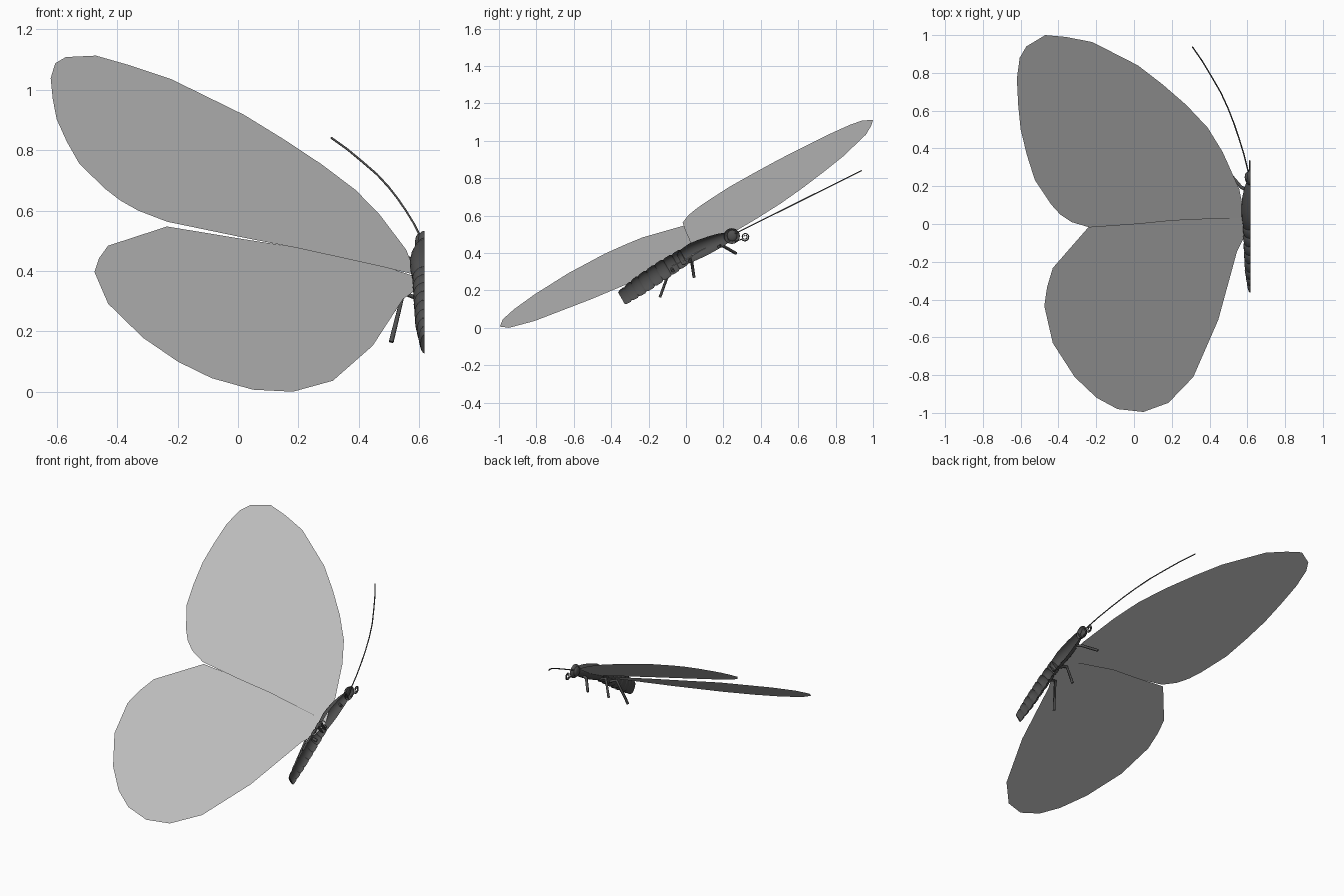
import bpy, bmesh, math
from mathutils import Vector

if "Cube" in bpy.data.objects:
    bpy.data.objects.remove(bpy.data.objects["Cube"])

CUT = 0.617          # open symmetry plane of the half model


def material(name, color):
    m = bpy.data.materials.new(name)
    m.diffuse_color = color
    m.use_nodes = True
    m.node_tree.nodes["Principled BSDF"].inputs["Base Color"].default_value = m.diffuse_color
    return m


DARK = material("dark_grey", (0.08, 0.08, 0.08, 1))
WING = material("wing_grey", (0.5, 0.5, 0.5, 1))


def finish(name, bm, mat, smooth=True):
    me = bpy.data.meshes.new(name)
    bm.to_mesh(me)
    bm.free()
    ob = bpy.data.objects.new(name, me)
    bpy.context.collection.objects.link(ob)
    me.materials.append(mat)
    if smooth:
        bpy.ops.object.select_all(action='DESELECT')
        ob.select_set(True)
        bpy.context.view_layer.objects.active = ob
        bpy.ops.object.shade_smooth_by_angle(angle=math.radians(40))
    return ob


def wing(name, a, b, c, outline):
    """Flat wing: outline in x, y lying on z = a + b x + c y."""
    bm = bmesh.new()
    face = bm.faces.new([bm.verts.new((x, y, a + b * x + c * y)) for x, y in outline])
    face.normal_update()
    if face.normal.z < 0:
        face.normal_flip()
    finish(name, bm, WING, False)


def half_loft(name, stations, n=10):
    """Open half tube through stations (y, z, half height, half width)."""
    bm = bmesh.new()
    rings = []
    for y, z, h, w in stations:
        ring = []
        for i in range(n + 1):
            t = math.pi * i / n
            u = h * math.cos(t)
            ring.append(bm.verts.new((CUT - w * math.sin(t), y - 0.5 * u, z + 0.86 * u)))
        rings.append(ring)
    for r, s in zip(rings, rings[1:]):
        for i in range(n):
            bm.faces.new((r[i], r[i + 1], s[i + 1], s[i]))
    bm.faces.new(rings[0])
    bm.faces.new(rings[-1])
    bmesh.ops.recalc_face_normals(bm, faces=bm.faces)
    if sum((f.normal.x for f in bm.faces)) > 0:
        bmesh.ops.reverse_faces(bm, faces=bm.faces)
    finish(name, bm, DARK)


def ellipsoid(name, center, radii, cut=True):
    bm = bmesh.new()
    bmesh.ops.create_uvsphere(bm, u_segments=20, v_segments=12, radius=1)
    for v in bm.verts:
        v.co = Vector(center) + Vector([p * q for p, q in zip(v.co, radii)])
    if cut:
        bmesh.ops.bisect_plane(bm, geom=bm.verts[:] + bm.edges[:] + bm.faces[:],
                               plane_co=(CUT, 0, 0), plane_no=(1, 0, 0), clear_outer=True)
    finish(name, bm, DARK)


def tube(name, pts, r, taper=1.0):
    cu = bpy.data.curves.new(name, 'CURVE')
    cu.dimensions = '3D'
    cu.bevel_depth = r
    cu.bevel_resolution = 1
    cu.use_fill_caps = True
    sp = cu.splines.new('POLY')
    sp.points.add(len(pts) - 1)
    for i, p in enumerate(pts):
        sp.points[i].co = (*p, 1)
        sp.points[i].radius = 1 + (taper - 1) * i / (len(pts) - 1)
    ob = bpy.data.objects.new(name, cu)
    bpy.context.collection.objects.link(ob)
    cu.materials.append(DARK)


# wings
wing("forewing", 0.515, -0.242, 0.484, [
    (.6, .03), (.577, .09), (.557, .185), (.47, .38), (.39, .51), (.277, .63), (.15, .74),
    (.02, .84), (-.22, .963), (-.36, .99), (-.47, 1), (-.57, .94), (-.605, .88), (-.62, .77),
    (-.613, .63), (-.6, .5), (-.567, .365), (-.525, .233), (-.44, .105), (-.39, .05),
    (-.33, .01), (-.235, -.018), (.02, 0), (.2, .018), (.47, .03)])
wing("hindwing", 0.499, -0.226, 0.483, [
    (.6, .03), (.588, -.06), (.546, -.143), (.446, -.508), (.314, -.81), (.182, -.947),
    (.05, -.995), (-.087, -.98), (-.198, -.92), (-.314, -.81), (-.43, -.63), (-.475, -.434),
    (-.46, -.333), (-.43, -.233), (-.235, -.01), (.02, .022), (.2, .048), (.47, .055)])

# segmented abdomen
tail = [(-.345, .158, .040, .014), (-.25, .225, .051, .030), (-.13, .305, .052, .036), (-.01, .38, .046, .040)]
SEG = 8
stations = []
for k in range(SEG):
    for f, s in ((0, .9), (.25, 1.0), (.8, 1.02), (.97, .92)):
        t = (k + f) / SEG * 3
        i = min(int(t), 2)
        y, z, h, w = [p + (q - p) * (t - i) for p, q in zip(tail[i], tail[i + 1])]
        stations.append((y, z, h * s, w * s))
half_loft("abdomen", stations)

# thorax and head
half_loft("thorax", [(-.035, .364, .03, .028), (-.01, .38, .043, .04), (.04, .408, .049, .047),
                     (.09, .43, .048, .048), (.14, .452, .043, .044), (.19, .473, .036, .033),
                     (.22, .485, .028, .022)])
ellipsoid("head", (CUT, .245, .491), (.026, .043, .042))
ellipsoid("eye", (.598, .247, .493), (.012, .027, .03), False)

# antenna
tube("antenna", [(x, y, .512 + .498 * (y - .278)) for x, y in
                 ((.608, .26), (.604, .28), (.583, .365), (.557, .45), (.53, .53), (.499, .61),
                  (.46, .695), (.411, .78), (.363, .86), (.309, .938))], .0035)

# coiled proboscis
coil = [(.613, .262, .462), (.613, .28, .468)]
for i in range(28):
    a = math.radians(215 + i * 25)
    r = .023 - .016 * i / 27
    coil.append((.613, .316 + r * math.cos(a), .487 + r * math.sin(a)))
tube("proboscis", coil, .004, .6)

# legs: body joint, knee, foot
for name, pts in {
    "front_leg": [(.605, .175, .435), (.567, .195, .44), (.505, .268, .398)],
    "middle_leg": [(.605, .02, .355), (.547, .027, .378), (.515, .043, .27)],
    "rear_leg": [(.605, -.07, .305), (.547, -.08, .327), (.507, -.139, .165)],
}.items():
    tube(name, pts, .009, .9)
